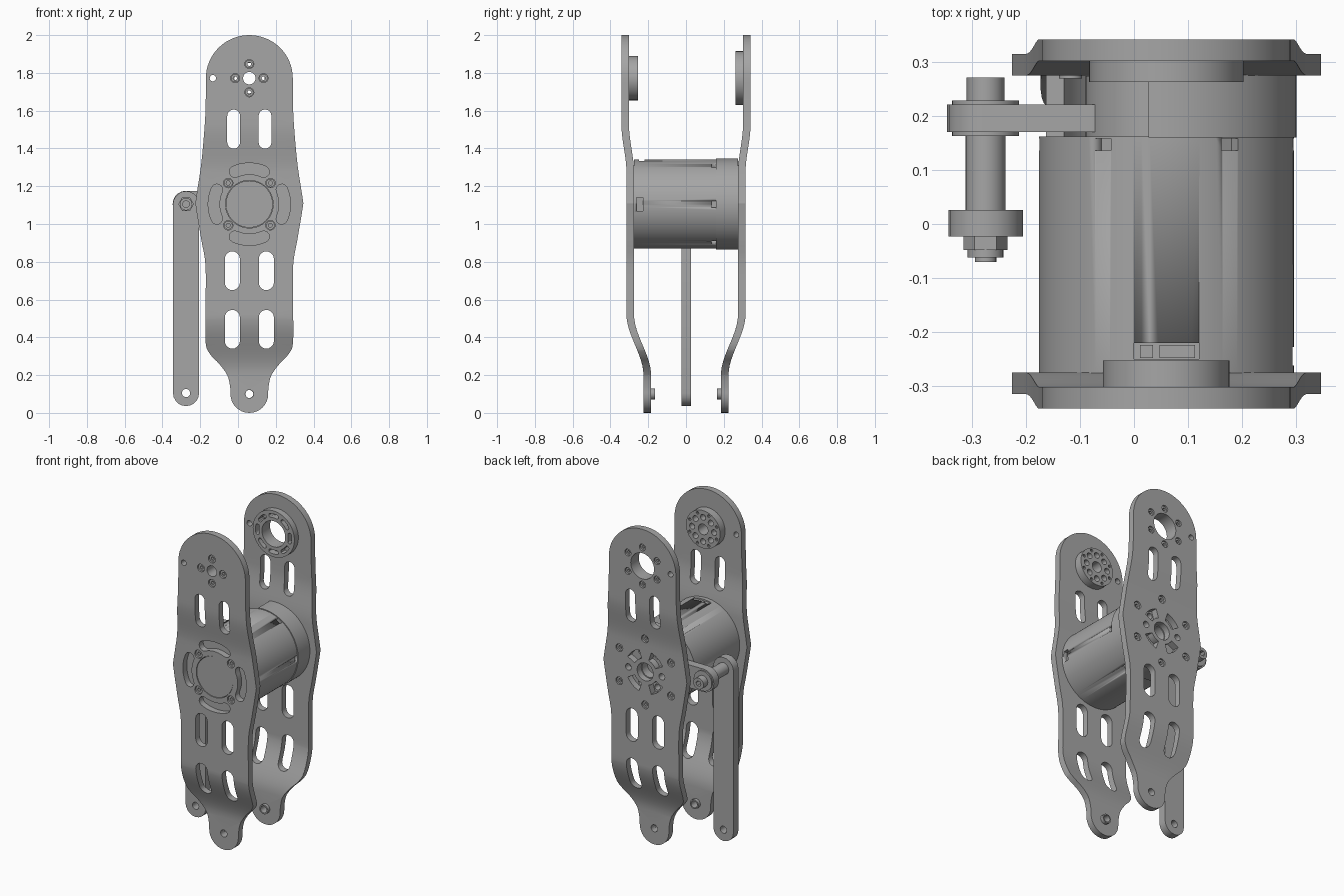
import bpy, bmesh
from math import pi, sin, cos, radians
from mathutils import Vector, Matrix

cube = bpy.data.objects.get("Cube")
if cube:
    bpy.data.objects.remove(cube, do_unlink=True)

grey = bpy.data.materials.new("satin_grey")
grey.use_nodes = True
COLOUR = (0.38, 0.38, 0.38, 1)
grey.diffuse_color = COLOUR
grey.node_tree.nodes["Principled BSDF"].inputs["Base Color"].default_value = COLOUR

CX = 0.06              # axis of plates and motor
MOTOR_Z, JOINT_Z, FOOT_Z = 1.105, 1.772, 0.1
LINK_X = -0.275


# ---- outlines in the x-z plane ----
def circle(x, z, r, n=32, start=0.0):
    return [(x + r * cos(start + 2 * pi * i / n), z + r * sin(start + 2 * pi * i / n)) for i in range(n)]


def capsule(x, z0, z1, r, n=10):
    top = [(x + r * cos(pi * i / n), z1 + r * sin(pi * i / n)) for i in range(n + 1)]
    return top + [(x - r * cos(pi * i / n), z0 - r * sin(pi * i / n)) for i in range(n + 1)]


def sector(x, z, r0, r1, a0, a1, n=12):
    a0, a1 = radians(a0), radians(a1)
    angles = [a0 + (a1 - a0) * i / n for i in range(n + 1)]
    outer = [(x + r1 * cos(a), z + r1 * sin(a)) for a in angles]
    return outer + [(x + r0 * cos(a), z + r0 * sin(a)) for a in reversed(angles)]


def arc_slot(x, z, r0, r1, mid, half, n=10):
    rm, h = (r0 + r1) / 2, (r1 - r0) / 2
    pts = []
    for i in range(n + 1):
        a = radians(mid - half + 2 * half * i / n)
        pts.append((x + r1 * cos(a), z + r1 * sin(a)))
    for end, turn in ((mid + half, 0), (mid - half, pi)):
        a = radians(end)
        for i in range(1, 6):
            t = a + turn + pi * i / 6
            pts.append((x + rm * cos(a) + h * cos(t), z + rm * sin(a) + h * sin(t)))
        if turn == 0:
            for i in range(n + 1):
                b = radians(mid + half - 2 * half * i / n)
                pts.append((x + r0 * cos(b), z + r0 * sin(b)))
    return pts


def ring_of(x, z, ring, r, count, start=0, n=16):
    return [circle(*p, r, n) for p in circle(x, z, ring, count, radians(start))]


# ---- solids: outline with holes, extruded along y ----
def extruded(outline, holes, y0, y1):
    bm = bmesh.new()
    for loop in [outline] + holes:
        vs = [bm.verts.new((x, y0, z)) for x, z in loop]
        for a, b in zip(vs, vs[1:] + vs[:1]):
            bm.edges.new((a, b))
    bmesh.ops.triangle_fill(bm, edges=bm.edges[:], use_beauty=True, normal=(0, -1, 0))
    res = bmesh.ops.extrude_face_region(bm, geom=bm.faces[:])
    moved = [v for v in res["geom"] if isinstance(v, bmesh.types.BMVert)]
    bmesh.ops.translate(bm, verts=moved, vec=(0, y1 - y0, 0))
    bmesh.ops.recalc_face_normals(bm, faces=bm.faces[:])
    return bm


def finish(name, bm):
    mesh = bpy.data.meshes.new(name)
    bm.to_mesh(mesh)
    bm.free()
    mesh.materials.append(grey)
    ob = bpy.data.objects.new(name, mesh)
    bpy.context.collection.objects.link(ob)
    bpy.ops.object.select_all(action='DESELECT')
    ob.select_set(True)
    bpy.context.view_layer.objects.active = ob
    bpy.ops.object.shade_smooth_by_angle(angle=radians(30))
    return ob


def part(name, outline, y0, y1, holes=()):
    return finish(name, extruded(outline, list(holes), y0, y1))


def screw(name, x, z, r, y0, y1):
    part(name, circle(x, z, r, 20), y0, y1, [circle(x, z, r * 0.5, 6)])


# ---- side plates ----
def ease(z, z0, z1):
    t = min(max((z - z0) / (z1 - z0), 0), 1)
    return t * t * (3 - 2 * t)


def plate_offset(z):
    return 0.205 + 0.09 * ease(z, 0.2, 0.52) + 0.027 * ease(z, 1.27, 1.53)


def plate_outline():
    keys = [(0.1, 0.1), (0.102, 0.14), (0.117, 0.2), (0.16, 0.26), (0.207, 0.31), (0.231, 0.37),
            (0.232, 0.55), (0.232, 0.78), (0.255, 0.92), (0.283, 1.09), (0.283, 1.13),
            (0.257, 1.3), (0.242, 1.45), (0.232, 1.6), (0.23, JOINT_Z)]
    k = [Vector(p) for p in keys]
    k = [k[0]] + k + [k[-1]]
    side = []
    for a, b, c, d in zip(k, k[1:], k[2:], k[3:]):
        for t in (0, 0.25, 0.5, 0.75):
            side.append(b + (c - a) * t / 2 + (2 * a - 5 * b + 4 * c - d) * t * t / 2
                        + (3 * b - a - 3 * c + d) * t ** 3 / 2)
    top = [Vector((0.23 * cos(pi * i / 32), JOINT_Z + 0.228 * sin(pi * i / 32))) for i in range(33)]
    left = [Vector((-p.x, p.y)) for p in reversed(side)]
    foot = [Vector((-0.1 * cos(pi * i / 16), FOOT_Z - 0.1 * sin(pi * i / 16))) for i in range(1, 16)]
    return [(CX + p.x, p.y) for p in side + top + left + foot]


def side_plate(name, sign, holes):
    for dx in (-1, 1):
        holes.append(capsule(CX + dx * 0.083, 1.433, 1.572, 0.034))
        holes.append(capsule(CX + dx * 0.09, 0.69, 0.815, 0.04))
        holes.append(capsule(CX + dx * 0.09, 0.38, 0.505, 0.04))
    holes.append(circle(CX, FOOT_Z, 0.022, 20))
    holes.append(circle(-0.133, JOINT_Z, 0.017, 16))
    bm = extruded(plate_outline(), holes, -0.02, 0.02)
    for start, end in ((0.2, 0.52), (1.27, 1.53)):      # cuts that let the sheet bend
        for i in range(13):
            z = start + (end - start) * i / 12
            bmesh.ops.bisect_plane(bm, geom=bm.verts[:] + bm.edges[:] + bm.faces[:],
                                   plane_co=(0, 0, z), plane_no=(0, 0, 1))
    for v in bm.verts:
        v.co.y += sign * plate_offset(v.co.z)
    finish(name, bm)
    ends = sorted((sign * 0.186, sign * 0.165))
    part(name + "_foot_bush", circle(CX, FOOT_Z, 0.029), *ends, [circle(CX, FOOT_Z, 0.021, 20)])


front_holes = [circle(CX, MOTOR_Z, 0.126, 64), circle(CX, JOINT_Z, 0.033)]
front_holes += [arc_slot(CX, MOTOR_Z, 0.158, 0.218, a, 24) for a in (0, 90, 180, 270)]
front_holes += ring_of(CX, MOTOR_Z, 0.158, 0.025, 4, 45)
front_holes += ring_of(CX, JOINT_Z, 0.075, 0.024, 4)
side_plate("front_plate", -1, front_holes)

back_holes = [circle(CX, MOTOR_Z, 0.055), circle(CX, JOINT_Z, 0.08, 48)]
back_holes += [sector(CX, MOTOR_Z, 0.08, 0.135, a - 22, a + 22) for a in (50, 130, 230, 310)]
back_holes += [circle(CX + dx, MOTOR_Z, 0.02, 16) for dx in (-0.115, 0.115)]
back_holes += ring_of(CX, MOTOR_Z, 0.205, 0.024, 6, 30)
back_holes += ring_of(CX, JOINT_Z, 0.115, 0.021, 6, 30)
side_plate("back_plate", 1, back_holes)

# plate screws
for x, z in circle(CX, MOTOR_Z, 0.158, 4, radians(45)):
    screw("front_motor_screw", x, z, 0.0225, -0.307, -0.27)
for x, z in circle(CX, JOINT_Z, 0.075, 4):
    screw("front_joint_screw", x, z, 0.0215, -0.334, -0.29)
for x, z in circle(CX, MOTOR_Z, 0.205, 6, radians(30)):
    screw("back_motor_screw", x, z, 0.0215, 0.27, 0.307)
for x, z in circle(CX, JOINT_Z, 0.115, 6, radians(30)):
    screw("back_joint_screw", x, z, 0.0185, 0.303, 0.334)

# joint horn on the front plate and bearing ring on the back plate
part("joint_horn", circle(CX, JOINT_Z, 0.117, 48), -0.303, -0.253,
     [circle(CX, JOINT_Z, 0.033)] + ring_of(CX, JOINT_Z, 0.075, 0.018, 8)
     + ring_of(CX, JOINT_Z, 0.1, 0.009, 8, 22.5, 10))
part("joint_bearing", circle(CX, JOINT_Z, 0.143, 64), 0.263, 0.303,
     [circle(CX, JOINT_Z, 0.08, 48)] + [arc_slot(CX, JOINT_Z, 0.1, 0.124, a * 45, 11, 5) for a in range(8)])

# ---- motor ----
body = part("motor_body", circle(CX, MOTOR_Z, 0.236, 96), -0.276, 0.162)
cut = bmesh.new()


def pocket(angle, y, width, length):
    place = (Matrix.Translation((CX, y, MOTOR_Z)) @ Matrix.Rotation(radians(-angle), 4, 'Y')
             @ Matrix.Translation((0.236, 0, 0)) @ Matrix.Diagonal((0.05, length, width, 1)))
    bmesh.ops.create_cube(cut, size=1, matrix=place)


for i in range(6):
    pocket(i * 60, 0.147, 0.035, 0.022)
pocket(90, -0.235, 0.12, 0.03)
pocket(0, -0.245, 0.07, 0.035)
cutter = finish("pocket_cutter", cut)
cutter.hide_render = True
mod = body.modifiers.new("pockets", 'BOOLEAN')
mod.object, mod.operation, mod.solver = cutter, 'DIFFERENCE', 'EXACT'
bpy.context.view_layer.objects.active = body
bpy.ops.object.modifier_apply(modifier=mod.name)
bpy.data.objects.remove(cutter, do_unlink=True)

for dx, w in ((-0.037, 0.024), (0.02, 0.066)):        # sockets in the top pocket
    x, z = CX + dx, MOTOR_Z + 0.218
    part("cable_socket", [(x - w / 2, z - 0.02), (x + w / 2, z - 0.02), (x + w / 2, z + 0.01), (x - w / 2, z + 0.01)],
         -0.248, -0.224)
part("motor_front_boss", circle(CX, MOTOR_Z, 0.124, 64), -0.312, -0.27)
part("motor_guard", sector(CX, MOTOR_Z, 0.205, 0.241, -158, 98, 80), 0.16, 0.276)
part("motor_rotor", circle(CX, MOTOR_Z, 0.15, 48), 0.16, 0.274,
     [circle(CX, MOTOR_Z, 0.05)] + ring_of(CX, MOTOR_Z, 0.11, 0.018, 6))

# ---- crank arm, link and pivot bolt ----
arm = [(z - MOTOR_Z, x + MOTOR_Z) for x, z in capsule(0, LINK_X, CX, 0.071)]
arm = [(x + MOTOR_Z, z) for x, z in arm]
part("crank_arm", arm, 0.17, 0.221)
part("link_bar", capsule(LINK_X, 0.105, MOTOR_Z, 0.069), -0.023, 0.026, [circle(LINK_X, 0.105, 0.022, 20)])
for name, r, y0, y1, n in (("arm_bearing", 0.062, 0.163, 0.229, 40), ("pivot_spacer", 0.037, 0.024, 0.165, 32),
                           ("pivot_nut", 0.041, -0.048, -0.02, 6), ("pivot_nut_collar", 0.033, -0.062, -0.046, 24),
                           ("pivot_bolt_end", 0.02, -0.07, -0.06, 20)):
    part(name, circle(LINK_X, MOTOR_Z, r, n), y0, y1)
screw("pivot_bolt_head", LINK_X, MOTOR_Z, 0.035, 0.226, 0.271)
